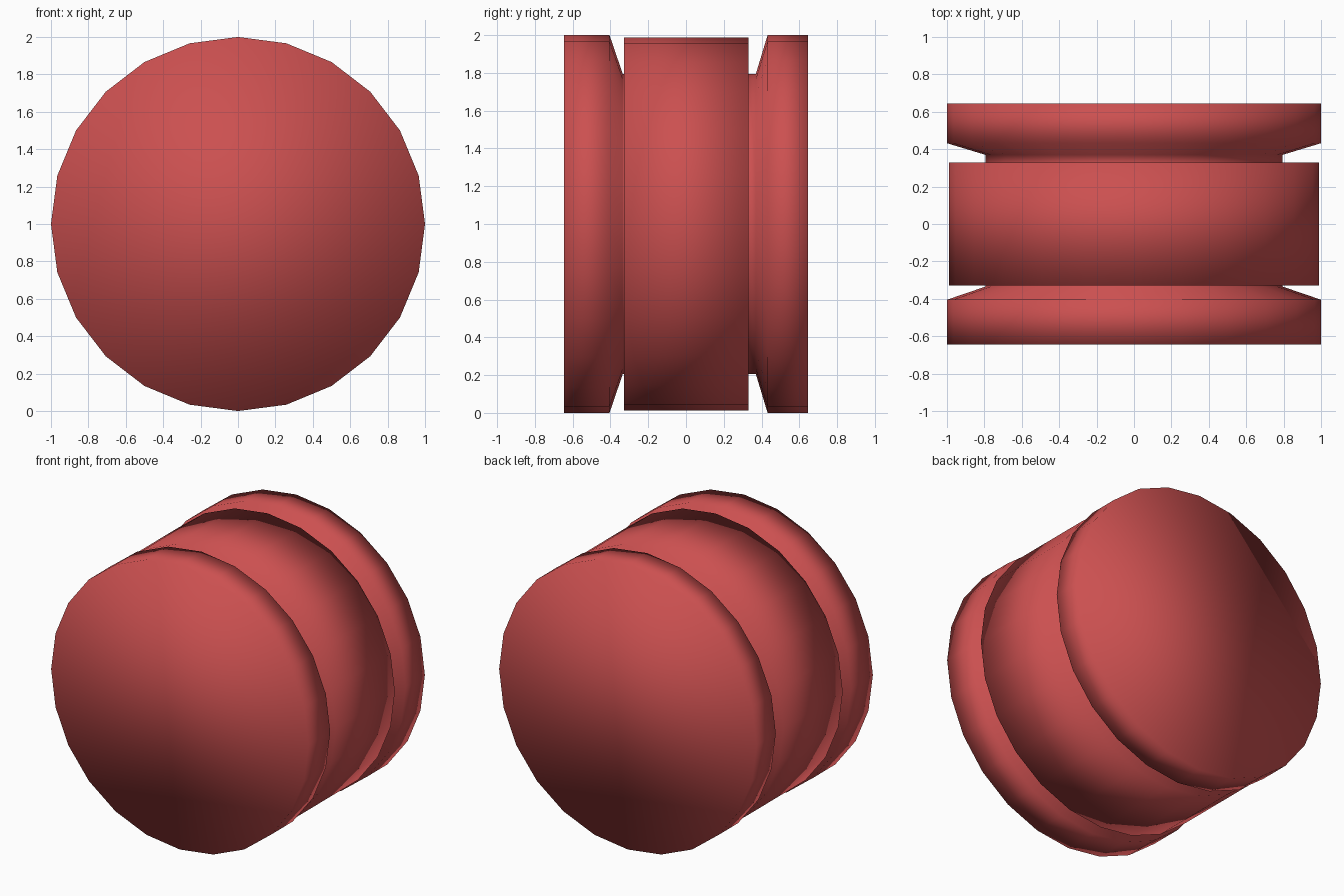
import bpy, bmesh, math

if "Cube" in bpy.data.objects:
    bpy.data.objects.remove(bpy.data.objects["Cube"])

SIDES = 24

red = bpy.data.materials.new("red")
red.diffuse_color = (0.6, 0.08, 0.08, 1)
red.use_nodes = True
red.node_tree.nodes["Principled BSDF"].inputs["Base Color"].default_value = red.diffuse_color


def turned_part(name, profile, cap_first, cap_last):
    """Lathe (radius, y) points round the horizontal y axis at z = 1."""
    bm = bmesh.new()
    rings = []
    for r, y in profile:
        rings.append([bm.verts.new((r * math.sin(2 * math.pi * i / SIDES), y,
                                    1 + r * math.cos(2 * math.pi * i / SIDES)))
                      for i in range(SIDES)])
    for a, b in zip(rings, rings[1:]):
        for i in range(SIDES):
            j = (i + 1) % SIDES
            bm.faces.new((a[i], a[j], b[j], b[i]))
    if cap_first:
        bm.faces.new(rings[0])
    if cap_last:
        bm.faces.new(rings[-1])
    bmesh.ops.recalc_face_normals(bm, faces=bm.faces)
    for f in bm.faces:
        f.smooth = True
    mesh = bpy.data.meshes.new(name)
    bm.to_mesh(mesh)
    bm.free()
    mesh.materials.append(red)
    obj = bpy.data.objects.new(name, mesh)
    bpy.context.collection.objects.link(obj)
    return obj


# Front flange, tapering into the first groove
turned_part("front_flange", [(1, -0.645), (1, -0.405), (0.795, -0.335), (0.795, -0.325)],
            True, False)

# Wide middle drum, closed at both ends
turned_part("middle_drum", [(0.988, -0.328), (0.988, 0.33)], True, True)

# Back flange, with a short hub in the second groove
turned_part("back_flange", [(0.795, 0.325), (0.795, 0.37), (1, 0.432), (1, 0.645)],
            False, True)
